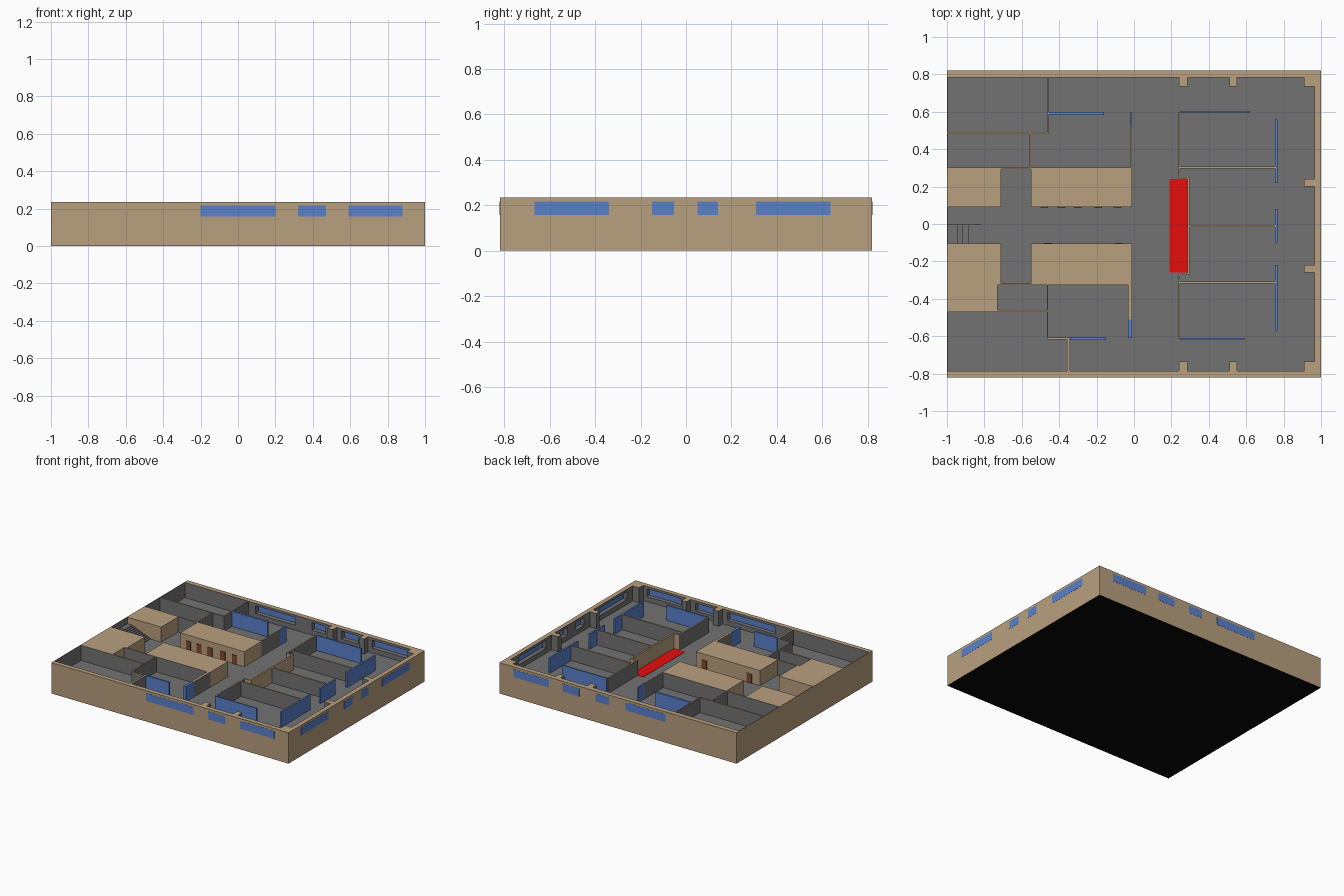
import bpy, bmesh
from mathutils import Matrix, Vector

if "Cube" in bpy.data.objects:
    bpy.data.objects.remove(bpy.data.objects["Cube"])

FLOOR, TOP = 0.12, 0.235
X, Y = 1.0, 0.82
WIN_LO, WIN_HI = 0.157, 0.217


def material(name, rgb):
    m = bpy.data.materials.new(name)
    m.diffuse_color = (*rgb, 1)
    m.use_nodes = True
    m.node_tree.nodes["Principled BSDF"].inputs["Base Color"].default_value = m.diffuse_color
    return m


GREY = material("interior_grey", (0.17, 0.17, 0.17))
TAN = material("tan", (0.48, 0.35, 0.21))
BLUE = material("glass_blue", (0.10, 0.22, 0.60))
RED = material("carpet_red", (0.80, 0.004, 0.004))
BROWN = material("door_brown", (0.20, 0.07, 0.03))
BLACK = material("underside_black", (0.002, 0.002, 0.002))


def boxes(name, bounds, mat=None):
    """Boxes (x0,x1,y0,y1,z0,z1) in one object. Without a material the
    interior is grey while wall tops and outer faces are tan."""
    bm = bmesh.new()
    for x0, x1, y0, y1, z0, z1 in bounds:
        c = Vector(((x0 + x1) / 2, (y0 + y1) / 2, (z0 + z1) / 2))
        size = (abs(x1 - x0), abs(y1 - y0), abs(z1 - z0), 1)
        bmesh.ops.create_cube(bm, size=1, matrix=Matrix.Translation(c) @ Matrix.Diagonal(size))
    bm.normal_update()
    me = bpy.data.meshes.new(name)
    if mat:
        me.materials.append(mat)
    else:
        for m in (GREY, TAN, BLACK):
            me.materials.append(m)
        for f in bm.faces:
            c = f.calc_center_median()
            if c.z < 0.001:
                f.material_index = 2
            elif c.z > TOP - 0.001 or abs(c.x) > X - 0.001 or abs(c.y) > Y - 0.001:
                f.material_index = 1
    bm.to_mesh(me)
    bm.free()
    ob = bpy.data.objects.new(name, me)
    bpy.context.collection.objects.link(ob)
    return ob


def wall_x(x0, x1, y, t=0.01):
    return (x0, x1, y - t / 2, y + t / 2, FLOOR, TOP)


def wall_y(x, y0, y1, t=0.01):
    return (x - t / 2, x + t / 2, y0, y1, FLOOR, TOP)


def window_wall(name, start, end, windows, place, outer, inner):
    """Sill, lintel and posts around the openings, with panes at the outer face."""
    sign = 1 if outer > 0 else -1
    parts = [(start, end, outer, inner, FLOOR, WIN_LO), (start, end, outer, inner, WIN_HI, TOP)]
    edges = [start] + [e for w in windows for e in w] + [end]
    for a, b in zip(edges[0::2], edges[1::2]):
        parts.append((a, b, outer, inner, WIN_LO, WIN_HI))
    panes = [(a, b, outer - sign * 0.004, outer + sign * 0.001, WIN_LO, WIN_HI) for a, b in windows]
    boxes(name, [place(p) for p in parts])
    boxes(name + "_panes", [place(p) for p in panes], BLUE)


def along_x(p):
    return p


def along_y(p):
    return (p[2], p[3], p[0], p[1], p[4], p[5])


# Base slab and perimeter walls
boxes("floor_slab", [(-X, X, -Y, Y, 0, FLOOR)])
window_wall("front_wall", -X, X, [(-.2, .2), (.32, .47), (.59, .88)], along_x, -Y, -.785)
window_wall("back_wall", -X, X, [(-.4, -.064), (.075, .19), (.325, .467), (.58, .88)],
            along_x, Y, .782)
window_wall("right_wall", -.785, .782, [(-.668, -.338), (-.15, -.053), (.05, .14), (.308, .637)],
            along_y, X, .965)
boxes("left_wall", [(-X, -.994, -.785, .782, FLOOR, TOP)])

# Piers along the perimeter
piers = []
for s in (1, -1):
    for x0, x1 in ((.24, .285), (.51, .55), (.91, .97)):
        piers.append((x0, x1, s * .735, s * .79, FLOOR, TOP))
    piers.append((.91, .97, s * .2 + .02 * (s < 0) - .04 * (s < 0), s * .24 - .02 * (s < 0), FLOOR, TOP))
boxes("wall_piers", piers)

# Solid service cores
boxes("service_cores", [
    (-.995, -.71, .09, .295, FLOOR, TOP),
    (-.55, -.01, .09, .295, FLOOR, TOP),
    (-.55, -.01, -.32, -.105, FLOOR, TOP),
    (-.995, -.71, -.32, -.105, FLOOR, TOP),
    (-.995, -.73, -.465, -.315, FLOOR, TOP)], TAN)

# Room partitions
boxes("partition_walls", [
    wall_x(-.995, -.01, .298), wall_x(-.995, -.46, .487), wall_y(-.46, .482, .785, .006),
    wall_y(-.555, .3, .487), wall_y(-.015, .3, .52),
    wall_x(-.73, -.01, -.322), wall_x(-.995, -.46, -.465), wall_y(-.462, -.615, -.322, .007),
    wall_x(-.465, -.345, -.613), wall_y(-.35, -.79, -.61, .014), wall_y(-.022, -.51, -.32, .02),
    wall_y(.242, .24, .6), wall_y(.242, -.613, -.265),
    wall_x(.24, .76, .302), wall_x(.24, .76, -.313), wall_x(.29, .76, -.01)])

# Reception wall with short returns
boxes("reception_wall", [
    wall_y(.291, -.27, .25, .012), wall_x(.238, .29, .245), wall_x(.238, .29, -.267)], TAN)
boxes("red_carpet", [(.19, .285, -.26, .24, FLOOR - .01, FLOOR + .002)], RED)

# Interior glass screens
boxes("glass_screens", [
    wall_x(.247, .62, .6), wall_x(.247, .59, -.615),
    wall_y(.76, .22, .56, .012), wall_y(.76, -.1, .08, .012), wall_y(.76, -.57, -.22, .012),
    wall_x(-.457, -.16, .59, .016), wall_x(-.34, -.15, -.613, .012),
    wall_y(-.015, .52, .6), wall_y(-.022, -.61, -.51, .02)], BLUE)

# Doors on the corridor sides of the cores
doors = [(x - .02, x + .02, .086, .094, FLOOR, .19) for x in (-.48, -.39, -.3, -.19, -.09)]
doors += [(x - .022, x + .022, -.109, -.102, FLOOR, .19) for x in (-.46, -.08)]
boxes("core_doors", doors, BROWN)

# Stair: long flight on one side, short return flight on the other
steps = []
for i in range(11):
    x = -.80 - i * .0155
    steps.append((-.994, x, -.005, .09, FLOOR + i * .006, FLOOR + (i + 1) * .006))
for i in range(3):
    x = -.975 + i * .03
    steps.append((-.994, x + .03, -.105, -.005, FLOOR + (2 - i) * .012, FLOOR + (3 - i) * .012))
boxes("stair_flights", steps)
